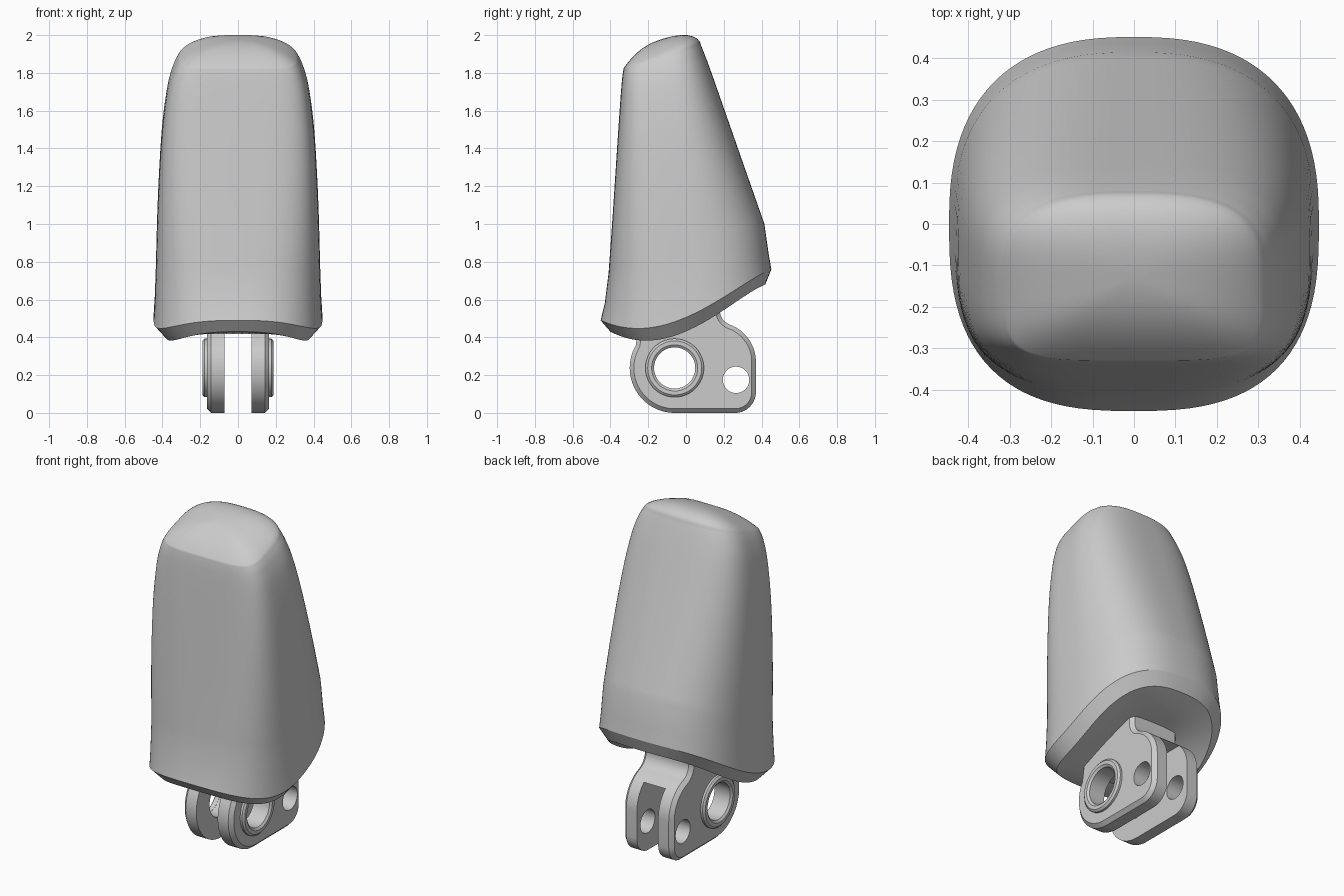
import bpy, bmesh, math

if "Cube" in bpy.data.objects:
    bpy.data.objects.remove(bpy.data.objects["Cube"])

SIDES = 96


def finish(bm, name, angle=30):
    bmesh.ops.recalc_face_normals(bm, faces=bm.faces[:])
    mesh = bpy.data.meshes.new(name)
    bm.to_mesh(mesh)
    bm.free()
    ob = bpy.data.objects.new(name, mesh)
    bpy.context.collection.objects.link(ob)
    smooth(ob, angle)
    return ob


def smooth(ob, angle=30):
    bpy.ops.object.select_all(action='DESELECT')
    ob.select_set(True)
    bpy.context.view_layer.objects.active = ob
    bpy.ops.object.shade_smooth_by_angle(angle=math.radians(angle))


def ring(bm, sec, k=1.0, dome=0.0):
    """Rounded-square section leaning from its front point to its back point."""
    yf, zf, yb, zb, w, n_front, n_back, sag = sec
    verts = []
    for i in range(SIDES):
        a = 2 * math.pi * i / SIDES
        c, s = math.cos(a), math.sin(a)
        n = n_front if s < 0 else n_back
        x = math.copysign(abs(c) ** (2 / n), c) * k
        v = math.copysign(abs(s) ** (2 / n), s)
        u = min(max(0.5 + 0.5 * v * k, 0), 1)
        lift = dome * (1 - k ** 2.5) ** (.8 - .2 * v)
        z = zf + (zb - zf) * u - sag * k * k * 5.4 * u * (1 - u) ** 1.5 + lift
        verts.append(bm.verts.new((w * x, yf + (yb - yf) * u, z)))
    return verts


def catmull(p, i, t):
    a, b, c, d = p[max(i - 1, 0)], p[i], p[i + 1], p[min(i + 2, len(p) - 1)]
    return [0.5 * (2 * q + (r - o) * t + (2 * o - 5 * q + 4 * r - s) * t * t
            + (3 * q - o - 3 * r + s) * t ** 3) for o, q, r, s in zip(a, b, c, d)]


# Fingertip shell: front y/z, back y/z, half width, front/back squareness, sag
under = (-.40, .43, .42, .68, .385, 2.7, 2.5, .125)
rim = (-.452, .49, .452, .76, .447, 2.7, 2.5, .125)
lower = (-.43, .58, .437, .845, .441, 2.9, 2.5, .12)
upper = [
    (-.41, .74, .415, 1.0, .435, 3.1, 2.5, .10),
    (-.388, 1.05, .31, 1.30, .424, 3.5, 2.6, .03),
    (-.365, 1.40, .205, 1.60, .403, 4.0, 2.7, 0),
    (-.348, 1.65, .135, 1.80, .373, 4.4, 2.8, 0),
    (-.338, 1.77, .098, 1.90, .342, 4.7, 2.8, 0),
    (-.33, 1.825, .078, 1.95, .315, 4.8, 2.8, 0),
]
bm = bmesh.new()
rings = [ring(bm, under, k) for k in (.05, .3, .55, .8, 1)]
rings += [ring(bm, rim), ring(bm, lower)]
for i in range(len(upper) - 1):
    rings += [ring(bm, catmull(upper, i, j / 5)) for j in range(5)]
rings.append(ring(bm, upper[-1]))
# Domed top
for k in (.985, .96, .92, .86, .78, .66, .5, .3, .1):
    rings.append(ring(bm, upper[-1], k, .092))
for lo, hi in zip(rings, rings[1:]):
    for i in range(SIDES):
        j = (i + 1) % SIDES
        bm.faces.new((lo[i], lo[j], hi[j], hi[i]))
bm.faces.new(rings[0])
bm.faces.new(rings[-1])
# Crisp edges on both sides of the bottom chamfer
for loop in rings[4:6]:
    for i in range(SIDES):
        bm.edges.get((loop[i - 1], loop[i])).smooth = False
finish(bm, "fingertip_shell", 50)


def arc(cy, cz, r, a0, a1, n):
    return [(cy + r * math.cos(math.radians(a0 + (a1 - a0) * i / n)),
             cz + r * math.sin(math.radians(a0 + (a1 - a0) * i / n))) for i in range(n + 1)]


def prism(profile, x0, x1, name, chamfer=0):
    bm = bmesh.new()
    a = [bm.verts.new((x0, y, z)) for y, z in profile]
    b = [bm.verts.new((x1, y, z)) for y, z in profile]
    caps = [bm.faces.new(a), bm.faces.new(b[::-1])]
    for i in range(len(a)):
        bm.faces.new((a[i], a[i - 1], b[i - 1], b[i]))
    bmesh.ops.recalc_face_normals(bm, faces=bm.faces[:])
    if chamfer:
        edges = list({e for f in caps for e in f.edges})
        bmesh.ops.bevel(bm, geom=edges, offset=chamfer, segments=1, affect='EDGES')
    return finish(bm, name)


# Hinge knuckle, forked and drilled
PIVOT = (-.06, .238)
outline = (arc(*PIVOT, .238, 150, 270, 32) + arc(.26, .11, .11, 270, 360, 14)
           + arc(.16, .27, .21, 0, 70, 18) + arc(.2592, .5425, .08, 250, 180, 8)[1:]
           + [(.1792, .66), (-.24, .53)])
knuckle = prism(outline, -.165, .165, "hinge_fork", .022)
cutters = [
    prism([(-.5, -.2), (.5, -.2), (.5, .425), (-.5, .425)], -.072, .072, "slot_cutter"),
    prism(arc(*PIVOT, .11, 0, 352.5, 47), -.3, .3, "pivot_hole_cutter"),
    prism(arc(.265, .175, .07, 0, 350, 35), -.3, .3, "pin_hole_cutter"),
]
for cutter in cutters:
    cutter.hide_render = True
    mod = knuckle.modifiers.new("cut", 'BOOLEAN')
    mod.operation, mod.solver, mod.object = 'DIFFERENCE', 'EXACT', cutter
bpy.context.view_layer.update()
cut_mesh = bpy.data.meshes.new_from_object(
    knuckle.evaluated_get(bpy.context.evaluated_depsgraph_get()))
knuckle.modifiers.clear()
knuckle.data = cut_mesh
for cutter in cutters:
    bpy.data.objects.remove(cutter)
smooth(knuckle)

# Raised bosses around the pivot hole
for side, name in ((1, "right_boss"), (-1, "left_boss")):
    bm = bmesh.new()
    shape = [(.15, .155), (.178, .155), (.188, .143), (.188, .122), (.178, .109), (.15, .109)]
    loops = [[bm.verts.new((side * x, y, z)) for y, z in arc(*PIVOT, r, 0, 352.5, 47)]
             for x, r in shape]
    for a, b in zip(loops, loops[1:] + loops[:1]):
        for i in range(48):
            j = (i + 1) % 48
            bm.faces.new((a[i], a[j], b[j], b[i]))
    finish(bm, name)
